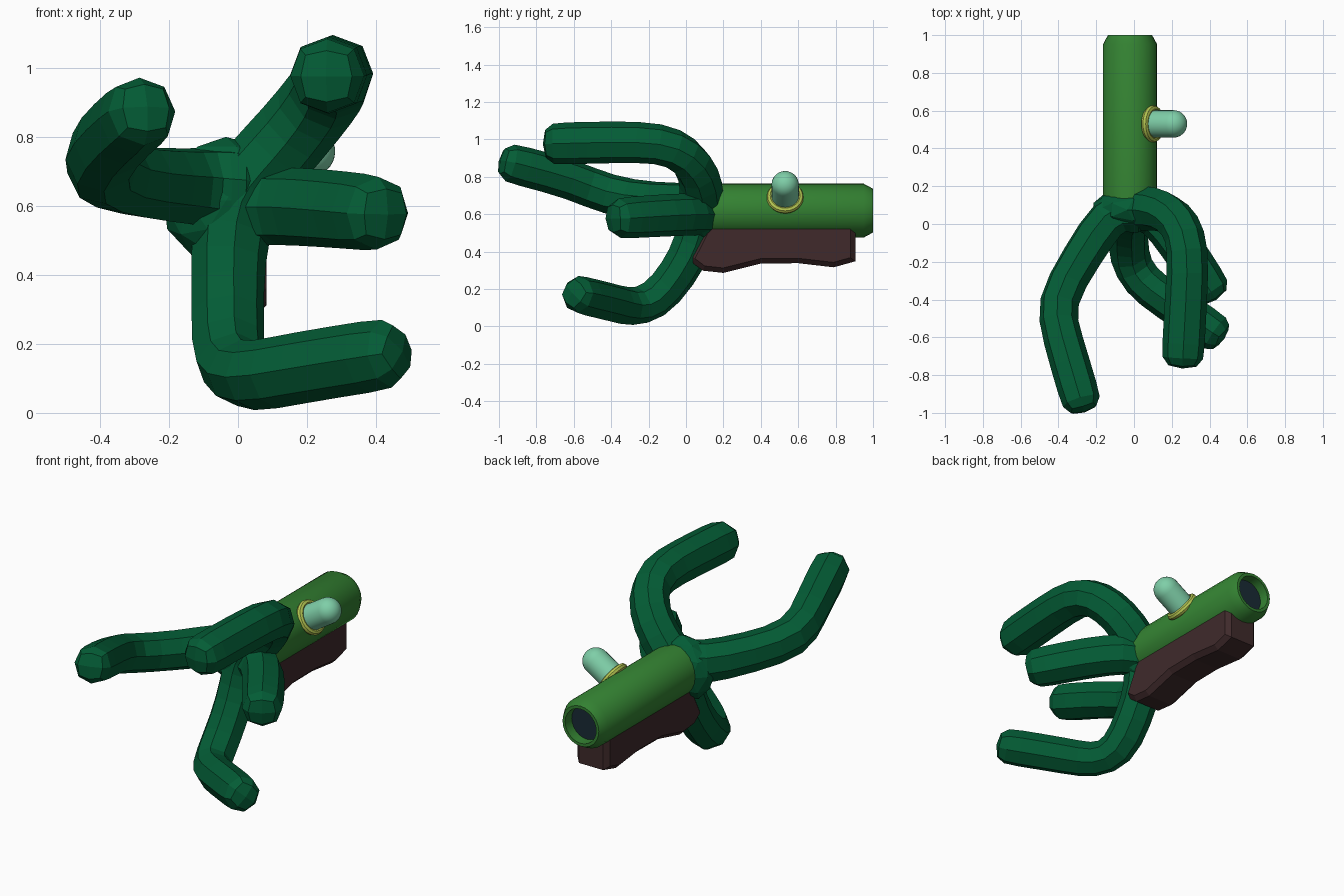
import bpy, bmesh, math
from mathutils import Vector, Matrix

cube = bpy.data.objects.get("Cube")
if cube:
    bpy.data.objects.remove(cube, do_unlink=True)


def material(name, rgb):
    m = bpy.data.materials.new(name)
    m.use_nodes = True
    m.diffuse_color = (*rgb, 1)
    bsdf = next(n for n in m.node_tree.nodes if n.type == 'BSDF_PRINCIPLED')
    bsdf.inputs["Base Color"].default_value = (*rgb, 1)
    return m


dark_green = material("dark green", (0.001, 0.107, 0.036))
leaf_green = material("leaf green", (0.034, 0.225, 0.032))
brown = material("dark brown", (0.05, 0.023, 0.024))
mint = material("mint", (0.21, 0.62, 0.39))
yellow = material("yellow green", (0.45, 0.55, 0.08))
navy = material("dark navy", (0.01, 0.024, 0.036))


def finish(bm, name, mats, smooth=False):
    bmesh.ops.recalc_face_normals(bm, faces=bm.faces)
    mesh = bpy.data.meshes.new(name)
    bm.to_mesh(mesh)
    bm.free()
    for m in mats:
        mesh.materials.append(m)
    ob = bpy.data.objects.new(name, mesh)
    bpy.context.collection.objects.link(ob)
    if smooth:
        bpy.ops.object.select_all(action='DESELECT')
        ob.select_set(True)
        bpy.context.view_layer.objects.active = ob
        bpy.ops.object.shade_smooth_by_angle(angle=math.radians(35))
    return ob


def lathe(name, profile, origin, axis, mats, sides=24):
    """Revolve (radius, distance) pairs about an axis; a zero radius closes the end."""
    bm = bmesh.new()
    place = Matrix.Translation(origin) @ Vector(axis).to_track_quat('Z', 'Y').to_matrix().to_4x4()
    vs = [bm.verts.new(place @ Vector((r, 0, h))) for r, h in profile]
    es = [bm.edges.new(p) for p in zip(vs, vs[1:])]
    bmesh.ops.spin(bm, geom=vs + es, cent=origin, axis=Vector(axis).normalized(),
                   angle=math.tau, steps=sides, use_merge=True)
    bmesh.ops.remove_doubles(bm, verts=bm.verts, dist=0.0005)
    return finish(bm, name, mats, smooth=True)


def limb(name, points, radii):
    """Square tube along a path, rounded to eight sides by one subdivision."""
    pts = [Vector(p) for p in points]
    # Support rings keep the tips blunt
    pts.insert(1, pts[0] + (pts[1] - pts[0]).normalized() * 0.12)
    pts.insert(-1, pts[-1] + (pts[-2] - pts[-1]).normalized() * 0.12)
    radii = [radii[0]] + radii + [radii[-1]]
    bm = bmesh.new()
    rings, up = [], Vector((0, 0, 1))
    for i in reversed(range(len(pts))):
        t = (pts[min(i + 1, len(pts) - 1)] - pts[max(i - 1, 0)]).normalized()
        up = (up - t * up.dot(t)).normalized()
        side = t.cross(up)
        rings.append([bm.verts.new(pts[i] + radii[i] * (side * a + up * b))
                      for a, b in ((1, 1), (-1, 1), (-1, -1), (1, -1))])
    for p, q in zip(rings, rings[1:]):
        for k in range(4):
            bm.faces.new((p[k], p[k - 1], q[k - 1], q[k]))
    bm.faces.new(rings[0])
    bm.faces.new(rings[-1])
    ob = finish(bm, name, [dark_green])
    sub = ob.modifiers.new("rounding", 'SUBSURF')
    sub.levels = sub.render_levels = 1


# Long limb running from the lower tip through the hub to the upper left tip
limb("lower_to_upper_limb",
     [(0.485, -0.615, 0.18), (0.17, -0.4, 0.13), (0.03, -0.3, 0.1), (-0.03, -0.17, 0.125),
      (-0.03, -0.04, 0.28), (-0.03, 0.05, 0.45), (-0.01, 0.08, 0.61), (0.06, 0.085, 0.7),
      (0.16, 0.075, 0.81), (0.25, 0.0, 0.92), (0.29, -0.13, 0.985), (0.275, -0.4, 0.985),
      (0.255, -0.775, 0.975)],
     [0.11, 0.11, 0.11, 0.115, 0.112, 0.115, 0.13, 0.125, 0.12, 0.12, 0.12, 0.122, 0.122])

# Side limbs
limb("upper_right_limb",
     [(0.08, 0.07, 0.65), (-0.13, 0.06, 0.655), (-0.28, -0.18, 0.665), (-0.425, -0.42, 0.7),
      (-0.38, -0.6, 0.785), (-0.26, -1.003, 0.89)],
     [0.13, 0.125, 0.115, 0.117, 0.115, 0.115])
limb("middle_left_limb",
     [(-0.1, 0.09, 0.59), (0.11, 0.06, 0.6), (0.24, -0.1, 0.595), (0.44, -0.41, 0.575)],
     [0.12, 0.122, 0.124, 0.12])

# Hub where the limbs meet
bm = bmesh.new()
bmesh.ops.create_icosphere(bm, subdivisions=2, radius=1,
                           matrix=Matrix.Translation((-0.035, 0.075, 0.615))
                           @ Matrix.Diagonal((0.19, 0.115, 0.185, 1)))
finish(bm, "hub", [dark_green])

# Barrel with chamfered, recessed rear and a dark bore
barrel_axis = (0, 1, 0)
barrel_origin = Vector((-0.021, 0, 0.619))
lathe("barrel", [(0, 0.1), (0.144, 0.1), (0.144, 0.95), (0.117, 1.0), (0.1, 1.0),
                 (0.098, 0.94), (0, 0.94)], barrel_origin, barrel_axis, [leaf_green])
lathe("bore_disc", [(0, 0.938), (0.097, 0.938), (0.097, 0.944), (0, 0.944)],
      barrel_origin, barrel_axis, [navy])

# Lower grip: side profile extruded across, with bevelled edges
bm = bmesh.new()
outline = [(0.015, 0.355), (0.09, 0.298), (0.2, 0.286), (0.4, 0.336), (0.6, 0.338),
           (0.79, 0.316), (0.905, 0.348), (0.905, 0.56), (0.12, 0.56)]
face = bm.faces.new([bm.verts.new((-0.125, y, z)) for y, z in outline])
out = bmesh.ops.extrude_face_region(bm, geom=[face])
bmesh.ops.translate(bm, verts=[v for v in out["geom"] if isinstance(v, bmesh.types.BMVert)],
                    vec=(0.208, 0, 0))
grip = finish(bm, "lower_grip", [brown])
bevel = grip.modifiers.new("bevel", 'BEVEL')
bevel.width = 0.026
bevel.segments = 1
bevel.limit_method = 'ANGLE'
bevel.angle_limit = math.radians(75)

# Side knob: round-ended capsule in a collar ring
tilt = math.radians(32)
knob_axis = Vector((math.cos(tilt), 0, math.sin(tilt)))
knob_base = Vector((0.1, 0.53, 0.69))
dome = [(0.073 * math.cos(a), 0.128 + 0.073 * math.sin(a))
        for a in [math.pi / 2 * i / 8 for i in range(9)]]
lathe("knob", [(0, -0.05), (0.073, -0.05)] + dome, knob_base, knob_axis, [mint])
ring = [(0.08 + 0.019 * math.cos(a), 0.019 * math.sin(a))
        for a in [math.tau * i / 8 for i in range(9)]]
lathe("knob_collar", ring, knob_base, knob_axis, [yellow])
